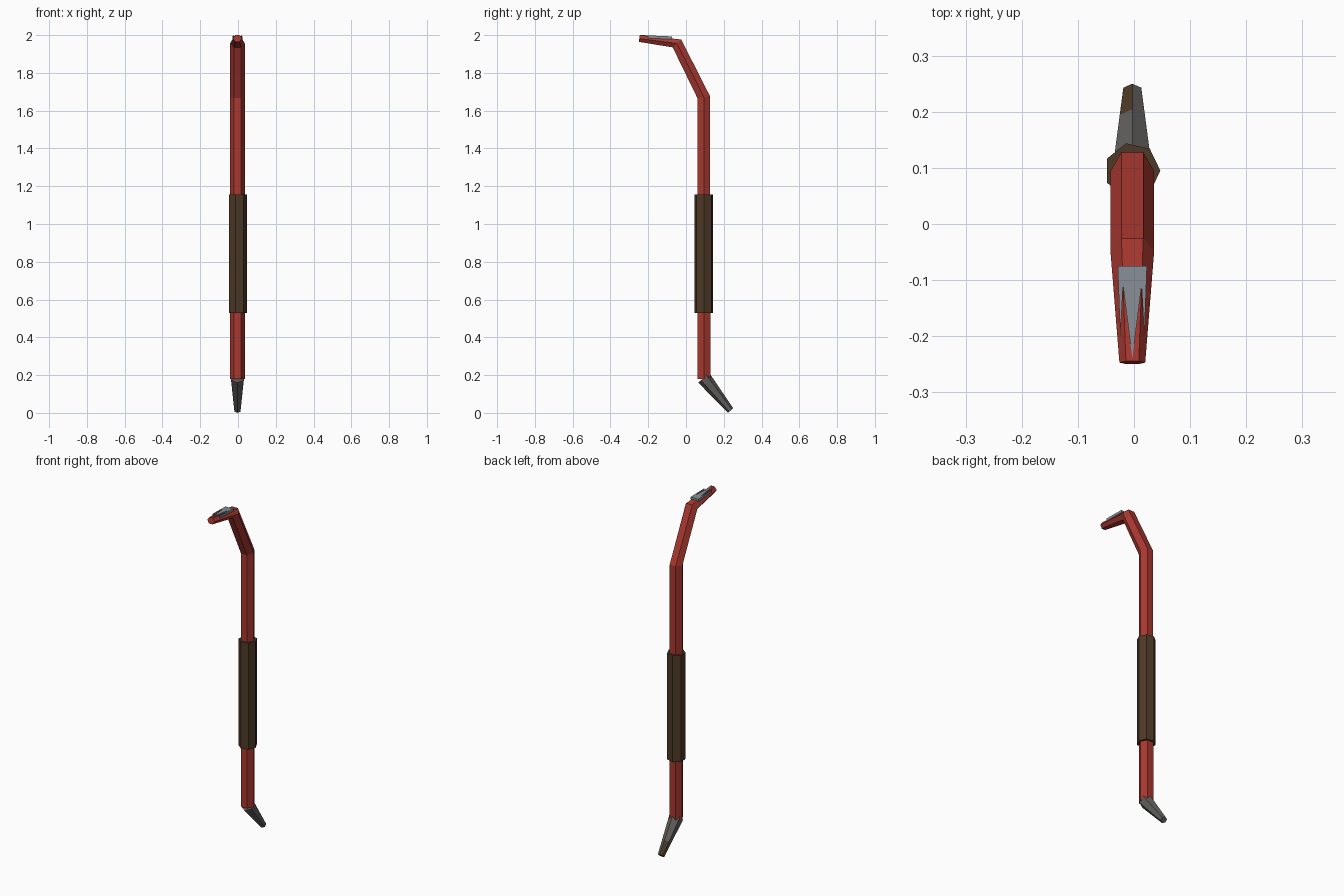
import bpy, bmesh, math
from mathutils import Vector

if "Cube" in bpy.data.objects:
    bpy.data.objects.remove(bpy.data.objects["Cube"])

CX = -0.003  # bar axis in x


def material(name, rgb):
    m = bpy.data.materials.new(name)
    m.diffuse_color = (*rgb, 1)
    m.use_nodes = True
    m.node_tree.nodes["Principled BSDF"].inputs["Base Color"].default_value = m.diffuse_color
    return m


red = material("red paint", (0.40, 0.040, 0.030))
brown = material("brown wrap", (0.075, 0.041, 0.020))
dark = material("dark steel", (0.115, 0.113, 0.107))
steel = material("bare steel", (0.24, 0.27, 0.30))


def finish(name, bm, mats):
    bmesh.ops.recalc_face_normals(bm, faces=bm.faces)
    me = bpy.data.meshes.new(name)
    bm.to_mesh(me)
    bm.free()
    for m in mats:
        me.materials.append(m)
    ob = bpy.data.objects.new(name, me)
    bpy.context.collection.objects.link(ob)
    return ob


def loft(name, rings, sides, mats, turn=0.0, rule=None):
    """Ring: (y, z, half width in x, (ey, ez) second radius vector)."""
    bm = bmesh.new()
    loops = []
    for y, z, w, (ey, ez) in rings:
        loop = []
        for i in range(sides):
            a = turn + 2 * math.pi * i / sides
            c, s = math.cos(a), math.sin(a)
            loop.append(bm.verts.new((CX + w * c, y + ey * s, z + ez * s)))
        loops.append(loop)
    for k, (a, b) in enumerate(zip(loops, loops[1:])):
        for i in range(sides):
            j = (i + 1) % sides
            f = bm.faces.new((a[i], a[j], b[j], b[i]))
            if rule:
                f.material_index = rule(k, turn + 2 * math.pi * (i + 0.5) / sides)
    bm.faces.new(loops[0])
    bm.faces.new(loops[-1])
    return finish(name, bm, mats)


# Hexagonal bar with bent neck and tapered hook
R = 0.039
loft("bar", [
    (0.095, 0.18, R, (R, 0)),
    (0.094, 1.671, R, (R, 0.005)),
    (-0.048, 1.956, R, (0.026, 0.024)),
    (-0.247, 1.982, 0.023, (0.003, 0.0205)),
], 6, [red])

# Seven-sided grip
loft("grip", [(0.095, z, 0.05, (0.05, 0)) for z in (0.53, 1.155)], 7, [brown])


# Tapered chisel foot with a stained patch near its tip
def foot_ring(t):
    r = 0.039 - 0.0205 * t
    return (0.094 + 0.142 * t, 0.186 - 0.1735 * t, r, (0.753 * r, 0.659 * r))


def stain(k, a):
    return 1 if k == 1 and math.cos(a) < 0 and math.sin(a) > 0.5 else 0


loft("chisel_foot", [foot_ring(t) for t in (0, 0.64, 1)], 6, [dark, brown],
     turn=math.pi / 6, rule=stain)

# Bare-metal claw: three tines on top of the hook
half = [(0.026, -0.075), (0.0215, -0.20), (0.0165, -0.11)]
outline = half + [(0, -0.24)] + [(-x, y) for x, y in reversed(half)]
bm = bmesh.new()
top = bm.faces.new([bm.verts.new((CX + x, y, 1.993 + 0.045 * (-0.075 - y)))
                    for x, y in outline])
ext = bmesh.ops.extrude_face_region(bm, geom=[top], use_keep_orig=True)
for v in [g for g in ext["geom"] if isinstance(g, bmesh.types.BMVert)]:
    v.co += Vector((0, 0, -0.015))
finish("claw_plate", bm, [steel])
